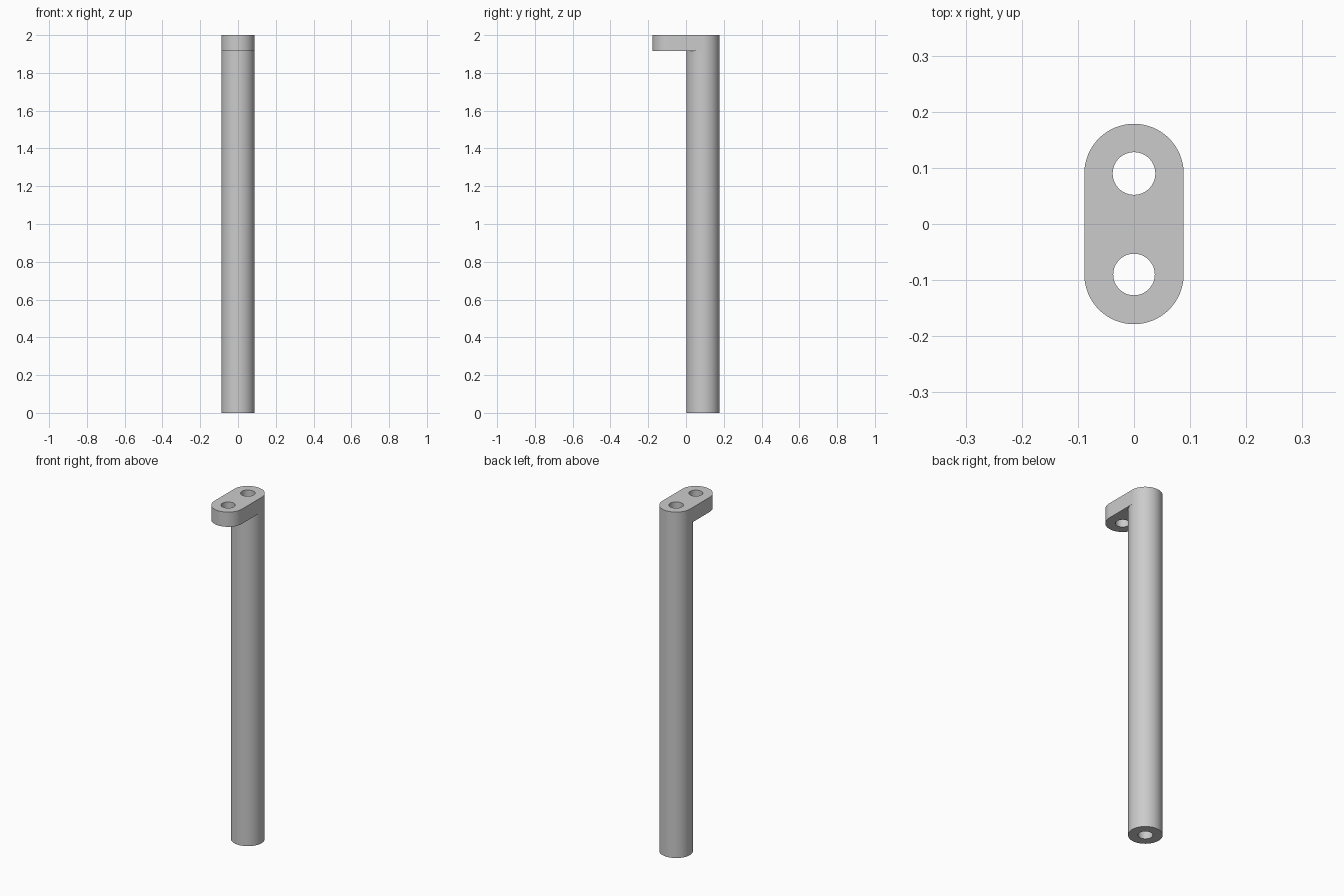
import bpy
import bmesh
import math

R = 0.0885           # outer radius of post and arm end
POST_Y, ARM_Y = 0.09, -0.09
TOP, ARM_BASE = 2.0, 1.915
SEGMENTS = 96

cube = bpy.data.objects.get("Cube")
if cube:
    bpy.data.objects.remove(cube, do_unlink=True)

grey = bpy.data.materials.new("plain grey")
grey.use_nodes = True
colour = (0.6, 0.6, 0.6, 1)
grey.diffuse_color = colour
grey.node_tree.nodes["Principled BSDF"].inputs["Base Color"].default_value = colour


def arc(y, radius, start, end, steps):
    """Points along an arc centred on x = 0."""
    return [(radius * math.cos(start + (end - start) * i / steps),
             y + radius * math.sin(start + (end - start) * i / steps))
            for i in range(steps + 1)]


def prism(name, outline, z0, z1):
    """Extrude a plan outline from z0 to z1."""
    bm = bmesh.new()
    face = bm.faces.new([bm.verts.new((x, y, z0)) for x, y in outline])
    result = bmesh.ops.extrude_face_region(bm, geom=[face], use_keep_orig=True)
    top = [v for v in result["geom"] if isinstance(v, bmesh.types.BMVert)]
    bmesh.ops.translate(bm, verts=top, vec=(0, 0, z1 - z0))
    bmesh.ops.recalc_face_normals(bm, faces=bm.faces)
    mesh = bpy.data.meshes.new(name)
    bm.to_mesh(mesh)
    bm.free()
    mesh.materials.append(grey)
    obj = bpy.data.objects.new(name, mesh)
    bpy.context.collection.objects.link(obj)
    return obj


def round_prism(name, y, radius, z0, z1):
    return prism(name, arc(y, radius, 0, math.tau, SEGMENTS)[:-1], z0, z1)


def combine(target, other, operation):
    """Apply a boolean and discard the helper."""
    mod = target.modifiers.new(operation.lower(), "BOOLEAN")
    mod.operation = operation
    mod.solver = "EXACT"
    mod.object = other
    bpy.context.view_layer.objects.active = target
    bpy.ops.object.modifier_apply(modifier=mod.name)
    bpy.data.objects.remove(other, do_unlink=True)


# Tall round post with a round-ended arm at the top
post = round_prism("post_with_arm", POST_Y, R, 0, TOP)
arm_outline = arc(ARM_Y, R, math.pi, math.tau, SEGMENTS // 2)
arm_outline += [(R, POST_Y), (-R, POST_Y)]
combine(post, prism("arm", arm_outline, ARM_BASE, TOP), "UNION")

# Bore down the whole post, and a bolt hole through the arm
for name, y, radius, bottom in (("post_bore", POST_Y, 0.038, -0.1),
                                ("arm_hole", ARM_Y, 0.037, ARM_BASE - 0.1)):
    combine(post, round_prism(name, y, radius, bottom, TOP + 0.1), "DIFFERENCE")

# Smooth round walls, crisp rims
bpy.ops.object.select_all(action="DESELECT")
post.select_set(True)
bpy.context.view_layer.objects.active = post
bpy.ops.object.shade_smooth_by_angle(angle=math.radians(30))
